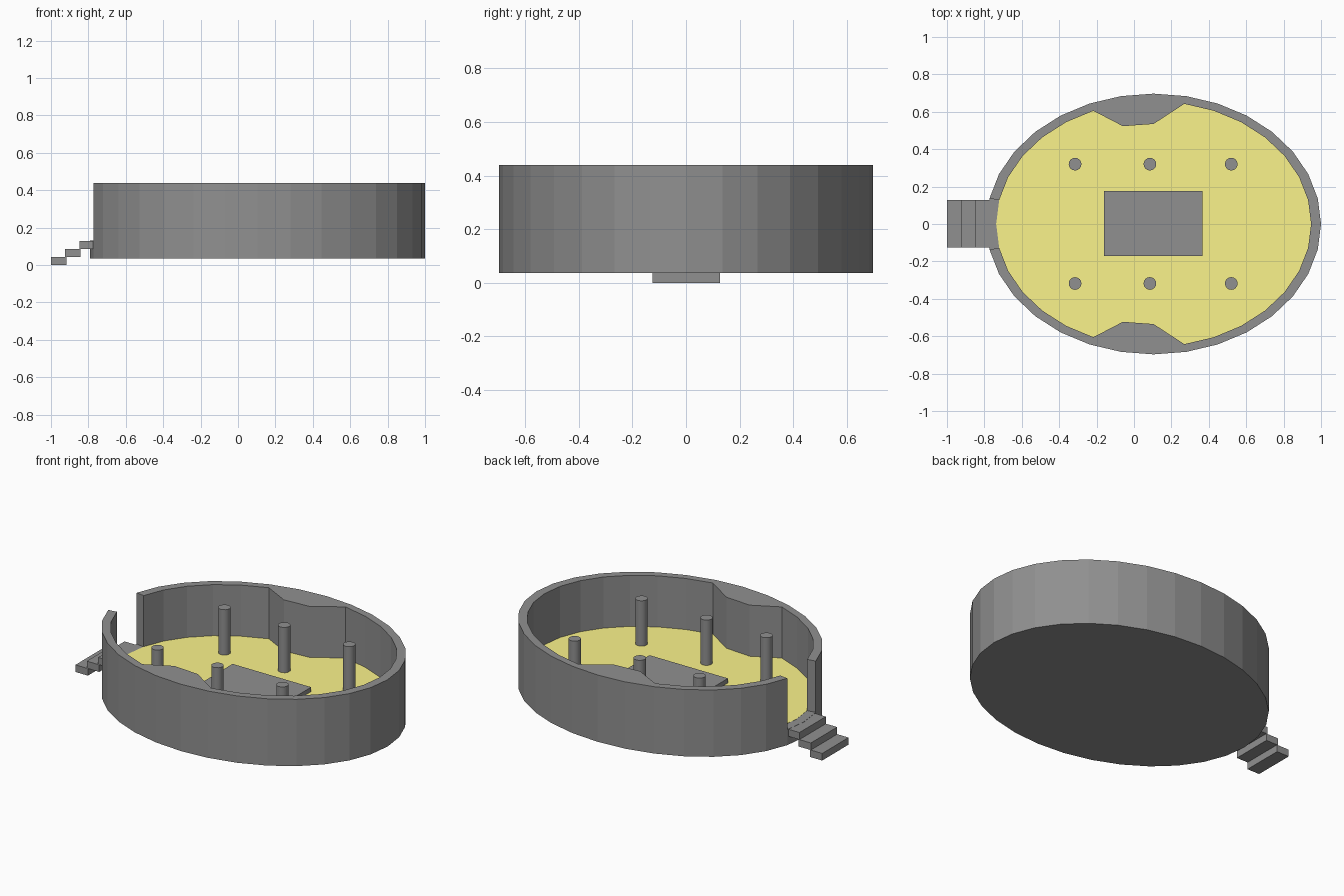
import bpy, bmesh
from math import sin, cos, pi

if "Cube" in bpy.data.objects:
    bpy.data.objects.remove(bpy.data.objects["Cube"])

N = 32                       # sides of the oval
CX = 0.105                   # oval centre
Z0, ZF, ZT = 0.036, 0.13, 0.44   # underside, floor, wall top
GAP = (15, 16)               # wall segments left open for the doorway


def material(name, r, g, b):
    m = bpy.data.materials.new(name)
    m.diffuse_color = (r, g, b, 1)
    return m


stone = material("stone", 0.215, 0.215, 0.215)
stone.diffuse_color = (0.28, 0.28, 0.28, 1)
sand = material("sand", 0.97, 0.90, 0.26)


def finish(name, bm, mat=stone):
    bmesh.ops.recalc_face_normals(bm, faces=bm.faces)
    mesh = bpy.data.meshes.new(name)
    bm.to_mesh(mesh)
    bm.free()
    mesh.materials.append(mat)
    ob = bpy.data.objects.new(name, mesh)
    bpy.context.collection.objects.link(ob)
    return ob


def oval(a, b):
    return [(CX + a * cos(2 * pi * i / N), b * sin(2 * pi * i / N)) for i in range(N)]


def box(name, x0, x1, y0, y1, z0, z1):
    bm = bmesh.new()
    bmesh.ops.create_cube(bm, size=1)
    for v in bm.verts:
        v.co = ((x0 + x1) / 2 + v.co.x * (x1 - x0),
                (y0 + y1) / 2 + v.co.y * (y1 - y0),
                (z0 + z1) / 2 + v.co.z * (z1 - z0))
    return finish(name, bm)


# Outer and inner outlines, with the two inward wall bulges
outer = oval(0.895, 0.697)
inner = oval(0.842, 0.655)
for i, y in ((8, 0.535), (9, 0.523)):
    inner[i] = (inner[i][0], y)
    inner[N - i] = (inner[N - i][0], -y)

# Enclosing wall with solid underside and doorway threshold
bm = bmesh.new()


def ring(pts, z):
    return [bm.verts.new((x, y, z)) for x, y in pts]


o_bot, o_mid, o_top = ring(outer, Z0), ring(outer, ZF), ring(outer, ZT)
i_mid, i_top = ring(inner, ZF), ring(inner, ZT)
bm.faces.new(o_bot)
for i in range(N):
    j = (i + 1) % N
    if i in GAP:
        bm.faces.new((o_bot[i], o_bot[j], o_mid[j], o_mid[i]))
        bm.faces.new((o_mid[i], o_mid[j], i_mid[j], i_mid[i]))
    else:
        bm.faces.new((o_bot[i], o_bot[j], o_top[j], o_top[i]))
        bm.faces.new((o_top[i], o_top[j], i_top[j], i_top[i]))
        bm.faces.new((i_top[i], i_top[j], i_mid[j], i_mid[i]))
for i in (GAP[0], GAP[1] + 1):
    bm.faces.new((o_mid[i], i_mid[i], i_top[i], o_top[i]))
bm.faces.new(i_mid)          # floor bed, closes the shell
bmesh.ops.delete(bm, geom=[v for v in bm.verts if not v.link_faces], context='VERTS')
finish("oval_wall", bm)

# Sand floor, a thin layer on the bed
bm = bmesh.new()
bottom, top = ring(inner, ZF - 0.001), ring(inner, ZF + 0.001)
bm.faces.new(bottom)
bm.faces.new(top)
for i in range(N):
    j = (i + 1) % N
    bm.faces.new((bottom[i], bottom[j], top[j], top[i]))
finish("sand_floor", bm, sand)

# Central platform
box("platform", -0.16, 0.365, -0.172, 0.177, ZF, 0.158)

# Two rows of round pillars
for x in (-0.315, 0.085, 0.52):
    for y in (-0.318, 0.32):
        bm = bmesh.new()
        bmesh.ops.create_cone(bm, cap_ends=True, segments=16, radius1=0.034,
                              radius2=0.034, depth=0.405 - ZF)
        bmesh.ops.translate(bm, verts=bm.verts, vec=(x, y, (0.405 + ZF) / 2))
        pillar = finish("pillar", bm)
        for p in pillar.data.polygons:
            p.use_smooth = len(p.vertices) == 4

# Entrance steps
for k in range(3):
    x = -1 + 0.076 * k
    box("step", x, x + 0.083, -0.125, 0.127, 0.043 * k, 0.043 * (k + 1))

for m in bpy.data.materials:
    if m.users and not m.is_grease_pencil:
        m.use_nodes = True
        m.node_tree.nodes["Principled BSDF"].inputs["Base Color"].default_value = m.diffuse_color
